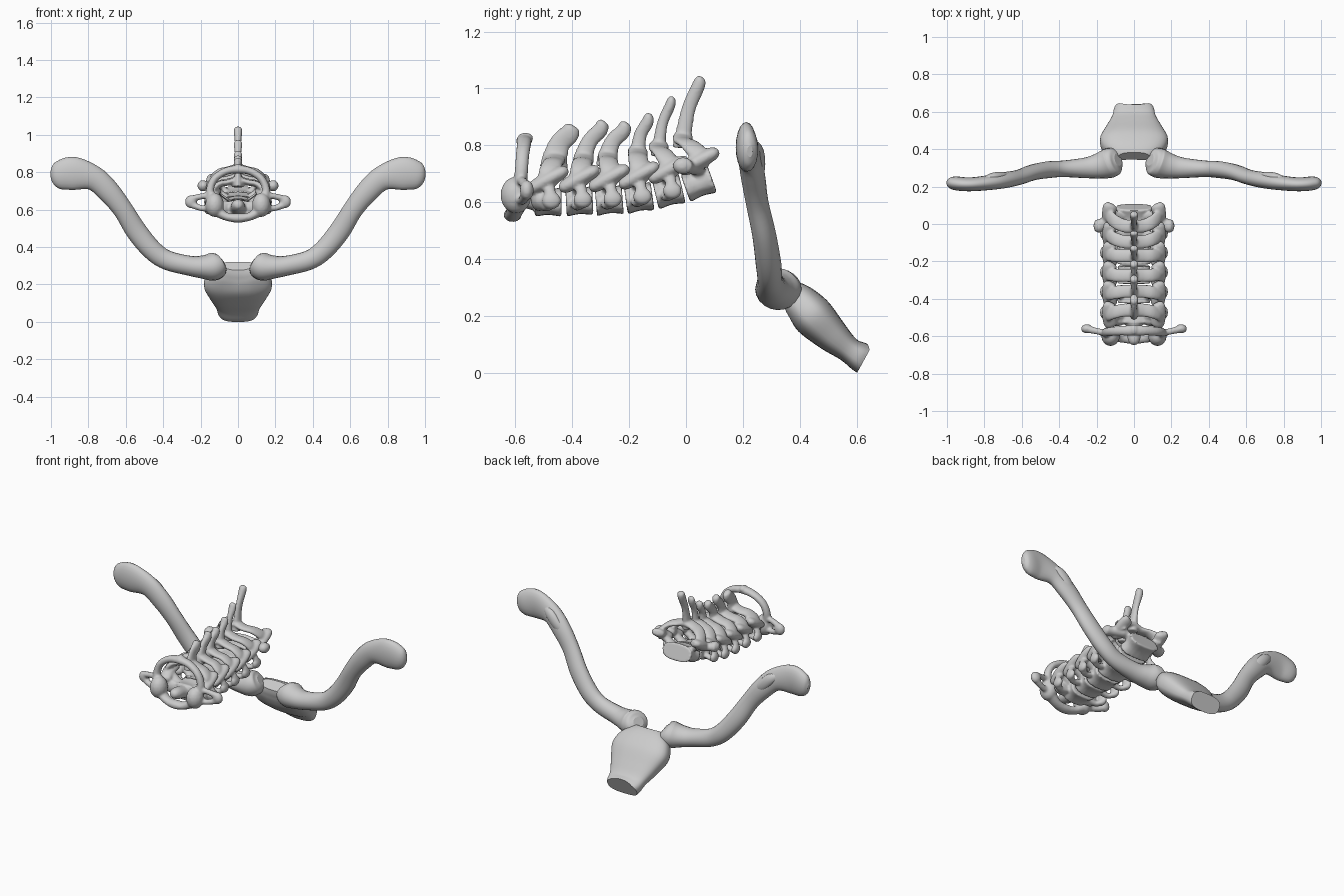
import bpy, bmesh, math
from mathutils import Vector, Matrix


def catmull(p0, p1, p2, p3, t):
    return [0.5 * (2 * b + (c - a) * t + (2 * a - 5 * b + 4 * c - d) * t * t
                   + (3 * b - a - 3 * c + d) * t ** 3)
            for a, b, c, d in zip(p0, p1, p2, p3)]


def loft(bm, stations, ref=(1, 0, 0), sign=1, power=2.0, sides=20, steps=5):
    """Sweep an oval along stations (x, y, z, radius along ref, radius across)."""
    n = len(stations)
    fine = []
    for i in range(n - 1):
        q = [stations[max(0, min(n - 1, i + k))] for k in (-1, 0, 1, 2)]
        fine += [catmull(*q, s / steps) for s in range(steps)]
    fine.append(list(stations[-1]))
    pts = [Vector(f[:3]) for f in fine]
    rings = []
    for i, f in enumerate(fine):
        t = (pts[min(i + 1, len(pts) - 1)] - pts[max(i - 1, 0)]).normalized()
        u = Vector(ref)
        u = (u - t * u.dot(t)).normalized()
        v = t.cross(u)
        ring = []
        for k in range(sides):
            a = 2 * math.pi * k / sides
            c, s = math.cos(a), math.sin(a)
            c = math.copysign(abs(c) ** (2 / power), c)
            s = math.copysign(abs(s) ** (2 / power), s)
            p = pts[i] + u * c * max(f[3], .003) + v * s * max(f[4], .003)
            ring.append(bm.verts.new((p.x * sign, p.y, p.z)))
        rings.append(ring)
    for a, b in zip(rings, rings[1:]):
        for k in range(sides):
            j = (k + 1) % sides
            bm.faces.new((a[k], a[j], b[j], b[k]))
    for ring in (rings[0], rings[-1]):
        cap = bm.faces.new(ring)
        for e in cap.edges:
            e.smooth = False


def blob(bm, centre, radii, sign=1):
    m = Matrix.Translation((centre[0] * sign, centre[1], centre[2])) @ Matrix.Diagonal((*radii, 1))
    bmesh.ops.create_uvsphere(bm, u_segments=16, v_segments=10, radius=1, matrix=m)


def finish(bm, name, fuse=False):
    bmesh.ops.recalc_face_normals(bm, faces=bm.faces[:])
    for f in bm.faces:
        f.smooth = True
    me = bpy.data.meshes.new(name)
    bm.to_mesh(me)
    bm.free()
    ob = bpy.data.objects.new(name, me)
    bpy.context.collection.objects.link(ob)
    if fuse:
        r = ob.modifiers.new("fuse", 'REMESH')
        r.mode = 'VOXEL'
        r.voxel_size = 0.0065
        r.use_smooth_shade = True
        s = ob.modifiers.new("soften", 'SMOOTH')
        s.factor = 0.5
        s.iterations = 4
    return ob


# Collar bones: S-shaped shafts with flared ends
collar = [(.085, .345, .32, .035, .03), (.10, .34, .31, .07, .062), (.135, .325, .295, .08, .075),
          (.19, .31, .293, .068, .062), (.26, .30, .30, .055, .053), (.38, .295, .33, .044, .052),
          (.46, .29, .385, .045, .054), (.543, .275, .485, .042, .056), (.615, .25, .60, .04, .053),
          (.69, .235, .695, .043, .06), (.77, .222, .767, .04, .066), (.875, .212, .793, .037, .088),
          (.95, .217, .785, .037, .078), (.985, .222, .78, .028, .055), (1.0, .225, .778, .01, .02)]
for side, sign in (("right", 1), ("left", -1)):
    bm = bmesh.new()
    loft(bm, collar, ref=(0, 1, 0), sign=sign)
    # ridge near the outer end
    loft(bm, [(.64, .25, .66, .01, .01), (.70, .258, .72, .02, .03), (.76, .25, .78, .022, .03),
              (.82, .225, .81, .01, .01)], ref=(0, 1, 0), sign=sign)
    finish(bm, "collar_bone_" + side)

# Breastbone top plate
bm = bmesh.new()
loft(bm, [(0, .355, .305, .085, .03), (0, .375, .28, .13, .05), (0, .405, .245, .168, .066),
          (0, .45, .195, .182, .074), (0, .515, .13, .148, .06), (0, .57, .083, .118, .046),
          (0, .61, .055, .108, .05), (0, .627, .045, .10, .052)], power=2.8, sides=32)
for v in bm.verts:                                  # neck notch and lower end notch
    dip = max(0, 1 - (v.co.x / .08) ** 2)
    k = max(0, 1 - abs(v.co.y - .34) / .05) - max(0, 1 - abs(v.co.y - .645) / .04)
    v.co += Vector((0, .7, -.5)) * .025 * dip * k
finish(bm, "breastbone_plate")

# First neck vertebra: a ring with side wings
bm = bmesh.new()
loft(bm, [(.13, -.59, .63, .028, .03), (.15, -.58, .70, .024, .022), (.125, -.575, .765, .024, .02),
          (.065, -.57, .805, .026, .02), (0, -.57, .815, .028, .022), (-.065, -.57, .805, .026, .02),
          (-.125, -.575, .765, .024, .02), (-.15, -.58, .70, .024, .022), (-.13, -.59, .63, .028, .03)],
     ref=(0, 1, 0))
loft(bm, [(.11, -.595, .59, .035, .03), (.06, -.605, .562, .03, .022), (0, -.61, .555, .032, .025),
          (-.06, -.605, .562, .03, .022), (-.11, -.595, .59, .035, .03)], ref=(0, 1, 0))
blob(bm, (0, -.565, .825), (.022, .028, .02))
for s in (1, -1):
    blob(bm, (.125, -.598, .625), (.05, .055, .065), s)
    for dz in (.035, -.03):
        loft(bm, [(.13, -.585, .64 + dz, .022, .02), (.19, -.575, .637 + dz, .017, .016),
                  (.245, -.562, .64 + dz * .5, .02, .018)], ref=(0, 1, 0), sign=s)
    blob(bm, (.252, -.56, .642), (.032, .025, .035), s)
finish(bm, "neck_vertebra_1", True)

# Other vertebrae: body y, body z, tilt, spine base y, z, spine tip y, z, spine half depth
table = [(-.485, .60, 0, -.46, .75, -.405, .865, .042),
         (-.375, .603, .05, -.36, .75, -.295, .88, .032),
         (-.27, .606, .08, -.275, .755, -.215, .875, .032),
         (-.165, .615, .14, -.17, .77, -.13, .905, .026),
         (-.06, .635, .24, -.095, .79, -.05, .965, .022),
         (.045, .665, .36, -.01, .82, .05, 1.035, .028)]
for i, (y, z, k, by, bz, ty, tz, hd) in enumerate(table):
    n = i + 2
    bm = bmesh.new()
    # body
    h = .047
    w = .085 + .003 * i
    loft(bm, [(0, y - h, z - h * k, w, .052), (0, y, z, w * .88, .045),
              (0, y + h, z + h * k, w, .052)], power=2.6)
    # spine
    my, mz = by * .55 + ty * .45 - .008, bz * .5 + tz * .5
    loft(bm, [(0, by - .005, bz - .03, .03, hd * 1.2), (0, by, bz + .01, .022, hd * 1.05),
              (0, my, mz, .016, hd * .9), (0, ty - .006, tz - .025, .022, hd * .85),
              (0, ty, tz, .02, hd * .6), (0, ty + .003, tz + .008, .008, hd * .2)])
    for s in (1, -1):
        # arch plate
        ly = y * .4 + by * .6
        loft(bm, [(.125, y, z + .06, .035, .018), (.135, y, z + .10, .035, .018),
                  (.10, ly, z * .5 + bz * .5 + .06, .036, .016),
                  (.05, by, bz - .005, .036, .016), (0, by, bz + .01, .036, .018)],
             ref=(0, 1, -.1), sign=s)
        # joint pillar
        loft(bm, [(.12, y - .066, z + .045, .02, .014), (.125, y - .05, z + .052, .036, .024),
                  (.135, y, z + .08, .036, .027), (.128, y + .048, z + .105, .038, .024),
                  (.122, y + .064, z + .112, .02, .014)], sign=s)
        # root bar
        loft(bm, [(.055, y - .005, z + .025, .024, .018), (.12, y, z + .07, .024, .02)],
             ref=(0, 1, 0), sign=s)
        if n < 7:
            # side process with an opening between its two bars
            loft(bm, [(.07, y - .012, z - .005, .022, .018), (.125, y - .008, z - .018, .018, .015),
                      (.16, y + .01, z - .008, .022, .016)], ref=(0, 1, 0), sign=s)
            loft(bm, [(.135, y, z + .065, .022, .018), (.16, y + .008, z + .03, .02, .015),
                      (.162, y + .014, z, .022, .016)], ref=(0, 1, 0), sign=s)
            blob(bm, (.162, y + .012, z + .005), (.02, .034, .03), s)
        else:
            loft(bm, [(.10, y - .01, z + .055, .035, .025), (.16, y - .04, z + .06, .03, .024),
                      (.195, y - .058, z + .063, .036, .03), (.215, y - .062, z + .064, .015, .012)],
                 ref=(0, 1, 0), sign=s)
    if n == 2:
        # peg that fits into the first vertebra
        loft(bm, [(0, y, z, .06, .045), (0, y - .06, z + .01, .042, .036), (0, y - .12, z + .022, .036, .034),
                  (0, y - .152, z + .028, .024, .022), (0, y - .162, z + .03, .006, .006)])
        for s in (1, -1):
            blob(bm, (.095, y - .03, z + .01), (.055, .032, .042), s)
    finish(bm, "neck_vertebra_%d" % n, True)
